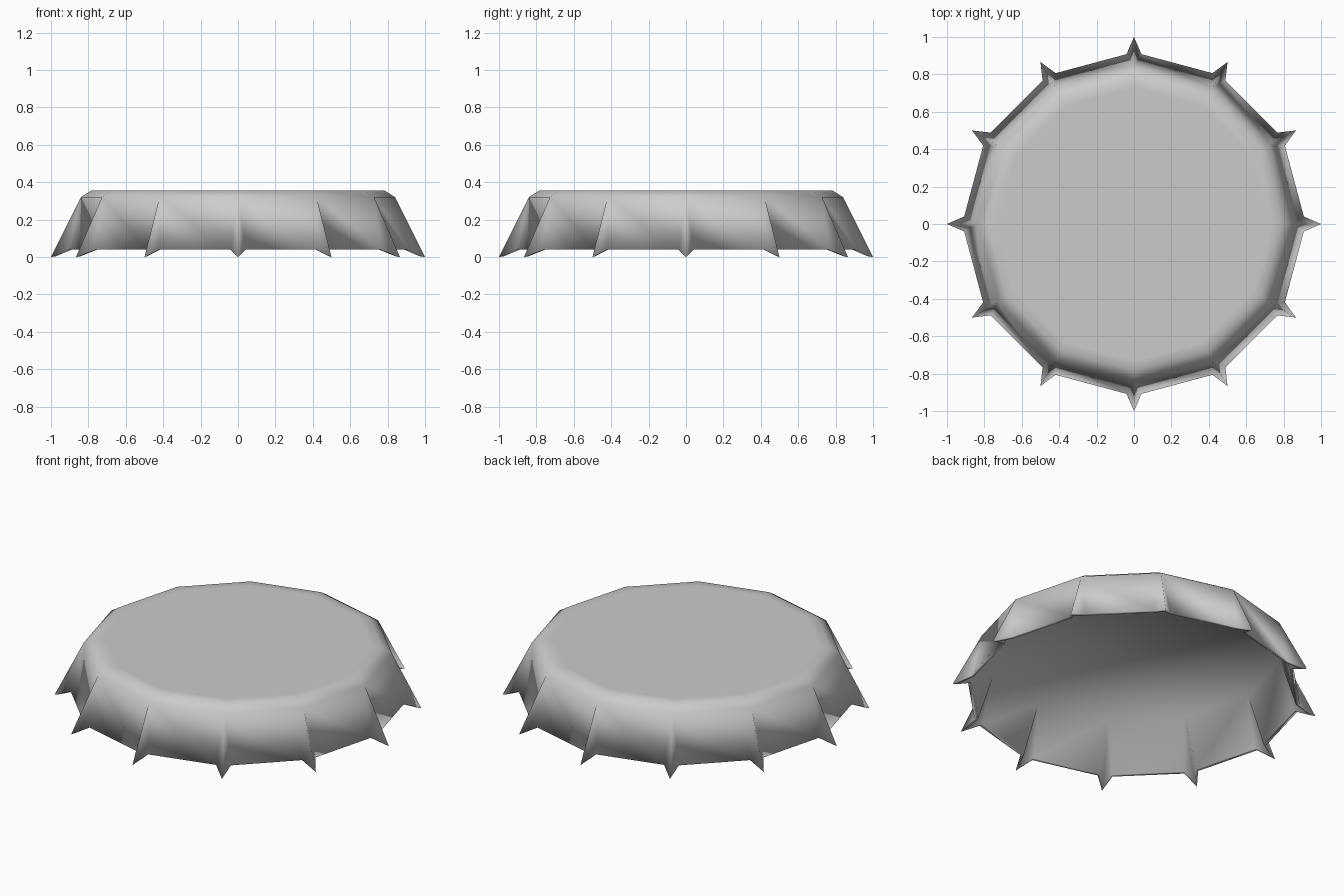
import bpy, bmesh
from math import pi
from mathutils import Vector, Matrix

if "Cube" in bpy.data.objects:
    bpy.data.objects.remove(bpy.data.objects["Cube"])

SIDES = 12
bm = bmesh.new()


def around(r, t, z):
    """Repeat one point (radial, tangential, height) at each corner."""
    return [bm.verts.new(Matrix.Rotation(2 * pi * i / SIDES, 3, 'Z') @ Vector((r, t, z)))
            for i in range(SIDES)]


def bridge(a, b, shift=0):
    """Quads between two rings; shift=1 for rings that belong to neighbouring corners."""
    for i in range(SIDES):
        j = (i + 1) % SIDES
        bm.faces.new((a[i], b[i], b[j], a[j]))


def skirt(rim, left, right, tip):
    """Flared wall with a folded spike at each corner."""
    for i in range(SIDES):
        j = (i + 1) % SIDES
        bm.faces.new((rim[i], right[i], left[j], rim[j]))
        bm.faces.new((rim[i], left[i], tip[i]))
        bm.faces.new((rim[i], tip[i], right[i]))


# outer shell: flat top, chamfer, skirt
flat = around(0.73, 0, 0.355)
top = around(0.785, 0, 0.355)
rim = around(0.84, 0, 0.32)
outer = around(0.908, -0.04, 0.04), around(0.908, 0.04, 0.04), around(1.0, 0, 0)
bm.faces.new(flat)
bridge(flat, top)
bridge(top, rim)
skirt(rim, *outer)

# inner shell: ceiling running straight into the wall
ceiling = around(0.805, 0, 0.335)
inner = around(0.888, -0.035, 0.04), around(0.888, 0.035, 0.04), around(0.975, 0, 0.003)
bm.faces.new(ceiling)
skirt(ceiling, *inner)

# thin lower edge joining both shells
(ol, orr, ot), (il, ir, it) = outer, inner
for i in range(SIDES):
    j = (i + 1) % SIDES
    bm.faces.new((orr[i], ir[i], il[j], ol[j]))
    bm.faces.new((ol[i], il[i], it[i], ot[i]))
    bm.faces.new((ot[i], it[i], ir[i], orr[i]))

bmesh.ops.recalc_face_normals(bm, faces=bm.faces)
for f in bm.faces:
    f.smooth = True
mesh = bpy.data.meshes.new("crimped_cap")
bm.to_mesh(mesh)
bm.free()
cap = bpy.data.objects.new("crimped_cap", mesh)
bpy.context.collection.objects.link(cap)
